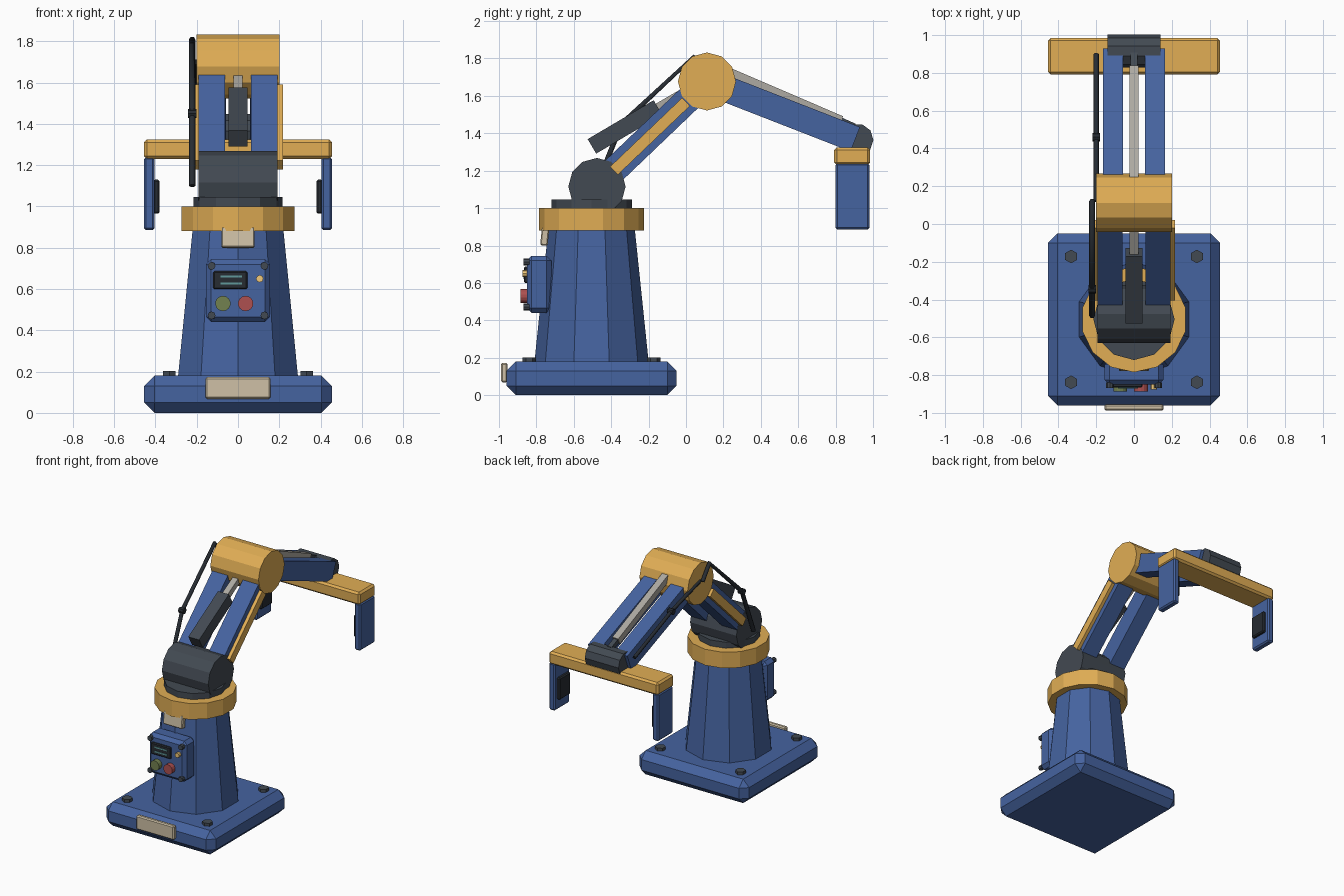
import bpy, math
from mathutils import Vector

if "Cube" in bpy.data.objects:
    bpy.data.objects.remove(bpy.data.objects["Cube"])


def mat(name, r, g, b):
    m = bpy.data.materials.new(name)
    m.diffuse_color = (r, g, b, 1)
    m.use_nodes = True
    m.node_tree.nodes["Principled BSDF"].inputs["Base Color"].default_value = m.diffuse_color
    return m


BLUE = mat("blue_paint", .06, .125, .35)
ORANGE = mat("orange_paint", .75, .42, .09)
DARK = mat("dark_metal", .055, .068, .085)
BLACK = mat("black_rubber", .02, .025, .032)
STEEL = mat("steel", .42, .40, .36)
CREAM = mat("cream_plate", .62, .53, .38)
GREEN = mat("green_button", .17, .22, .08)
RED = mat("red_button", .42, .08, .08)
TEAL = mat("teal_line", .12, .32, .33)
LAMP = mat("lamp", .9, .6, .2)


def finish(o, name, m, bevel=0):
    o.name = name
    o.data.materials.append(m)
    if bevel:
        b = o.modifiers.new("bevel", 'BEVEL')
        b.width, b.segments = bevel, 1
    return o


def box(name, lo, hi, m, bevel=0):
    lo, hi = Vector(lo), Vector(hi)
    bpy.ops.mesh.primitive_cube_add(size=1, location=(lo + hi) / 2)
    o = bpy.context.object
    o.scale = hi - lo
    bpy.ops.object.transform_apply(location=False, rotation=False, scale=True)
    return finish(o, name, m, bevel)


def beam(name, a, b, x, width, height, m, bevel=0):
    """Box running from a to b, both (y, z), centred on x."""
    (ya, za), (yb, zb) = a, b
    length = math.hypot(yb - ya, zb - za)
    h = Vector((width, length, height)) / 2
    o = box(name, -h, h, m, bevel)
    o.location = (x, (ya + yb) / 2, (za + zb) / 2)
    o.rotation_euler.x = math.atan2(zb - za, yb - ya)
    return o


def cone(name, loc, r1, r2, depth, sides, m, axis='Z', bevel=0):
    rot = {'X': (0, math.pi / 2, 0), 'Y': (math.pi / 2, 0, 0), 'Z': (0, 0, 0)}[axis]
    bpy.ops.mesh.primitive_cone_add(vertices=sides, radius1=r1, radius2=r2,
                                    depth=depth, location=loc, rotation=rot)
    return finish(bpy.context.object, name, m, bevel)


def cable(name, pts, r):
    c = bpy.data.curves.new(name, 'CURVE')
    c.dimensions = '3D'
    c.bevel_depth, c.bevel_resolution, c.use_fill_caps = r, 1, True
    s = c.splines.new('POLY')
    s.points.add(len(pts) - 1)
    for p, q in zip(s.points, pts):
        p.co = (*q, 1)
    o = bpy.data.objects.new(name, c)
    bpy.context.collection.objects.link(o)
    c.materials.append(BLACK)


CY = -.505                       # turntable axis
SHOULDER, ELBOW, WRIST = (-.476, 1.115), (.112, 1.677), (.905, 1.368)

# Base with floor bolts
box("base", (-.455, CY - .455, 0), (.455, CY + .455, .18), BLUE, .05)
for sx in (-1, 1):
    for sy in (-1, 1):
        cone("floor_bolt", (sx * .333, CY + sy * .333, .187), .036, .036, .03, 6, DARK)
box("base_sign", (-.157, -.988, .068), (.157, -.955, .173), CREAM, .008)

# Column and turntable
cone("column", (0, CY, .53), .305, .232, .70, 10, BLUE)
cone("turntable_ring", (0, CY, .94), .28, .28, .12, 14, ORANGE)
cone("turntable_cap", (0, CY, 1.02), .215, .215, .05, 12, DARK)
badge = box("column_badge", (-.08, -.775, .80), (.08, -.735, .90), CREAM, .006)
badge.rotation_euler.x = -.1

# Control panel
box("control_panel", (-.155, -.85, .44), (.155, -.72, .745), BLUE, .025)
for sx in (-1, 1):
    for z in (.472, .712):
        cone("panel_screw", (sx * .128, -.853, z), .019, .019, .03, 8, DARK, 'Y')
box("screen", (-.12, -.866, .60), (.045, -.845, .687), BLACK, .006)
box("screen_line", (-.085, -.870, .655), (.02, -.86, .665), TEAL)
box("screen_line", (-.085, -.870, .622), (.02, -.86, .632), TEAL)
cone("panel_lamp", (.105, -.86, .65), .018, .018, .03, 8, LAMP, 'Y')
for name, x, m in (("green_button", -.073, GREEN), ("red_button", .037, RED)):
    cone(name, (x, -.866, .53), .037, .037, .04, 14, m, 'Y')

# Joints
cone("shoulder_joint", (0, *SHOULDER), .153, .153, .385, 12, DARK, 'X')
cone("elbow_joint", (0, *ELBOW), .155, .155, .40, 12, ORANGE, 'X')
cone("wrist_joint", (0, .915, 1.365), .087, .087, .28, 10, DARK, 'X')

# Paired arm beams with side stripes
for sx in (-1, 1):
    beam("upper_arm", SHOULDER, ELBOW, sx * .127, .13, .14, BLUE)
    beam("arm_stripe", (-.385, 1.20), (.0, 1.568), sx * .2, .034, .06, ORANGE)
    beam("forearm", ELBOW, WRIST, sx * .111, .106, .14, BLUE)

# Pistons
beam("lower_piston", (-.503, 1.33), (-.15, 1.538), 0, .09, .09, DARK)
beam("lower_piston_rod", (-.17, 1.527), (.05, 1.655), 0, .045, .045, STEEL)
beam("upper_piston_rod", (.15, 1.76), (.83, 1.468), 0, .05, .05, STEEL)
beam("upper_piston_end", (.81, 1.475), (.90, 1.435), 0, .035, .035, DARK)

# Cables down the left side
cable("shoulder_cable", [(-.222, -.485, 1.10), (-.222, -.345, 1.45),
                         (-.222, .04, 1.808), (-.222, .12, 1.70)], .016)
cable("forearm_cable", [(-.2, .12, 1.70), (-.2, .46, 1.60), (-.2, .90, 1.42)], .014)
for p in ((-.222, -.345, 1.45), (-.2, .46, 1.60)):
    cone("cable_clip", p, .022, .022, .04, 8, BLACK, 'X')

# Gripper
box("gripper_bar", (-.455, .792, 1.23), (.455, .985, 1.325), ORANGE, .014)
for sx in (-1, 1):
    a, b = sorted((sx * .405, sx * .455))
    box("gripper_finger", (a, .80, .885), (b, .98, 1.24), BLUE, .01)
    a, b = sorted((sx * .38, sx * .41))
    box("gripper_pad", (a, .825, .965), (b, .955, 1.13), BLACK, .008)
